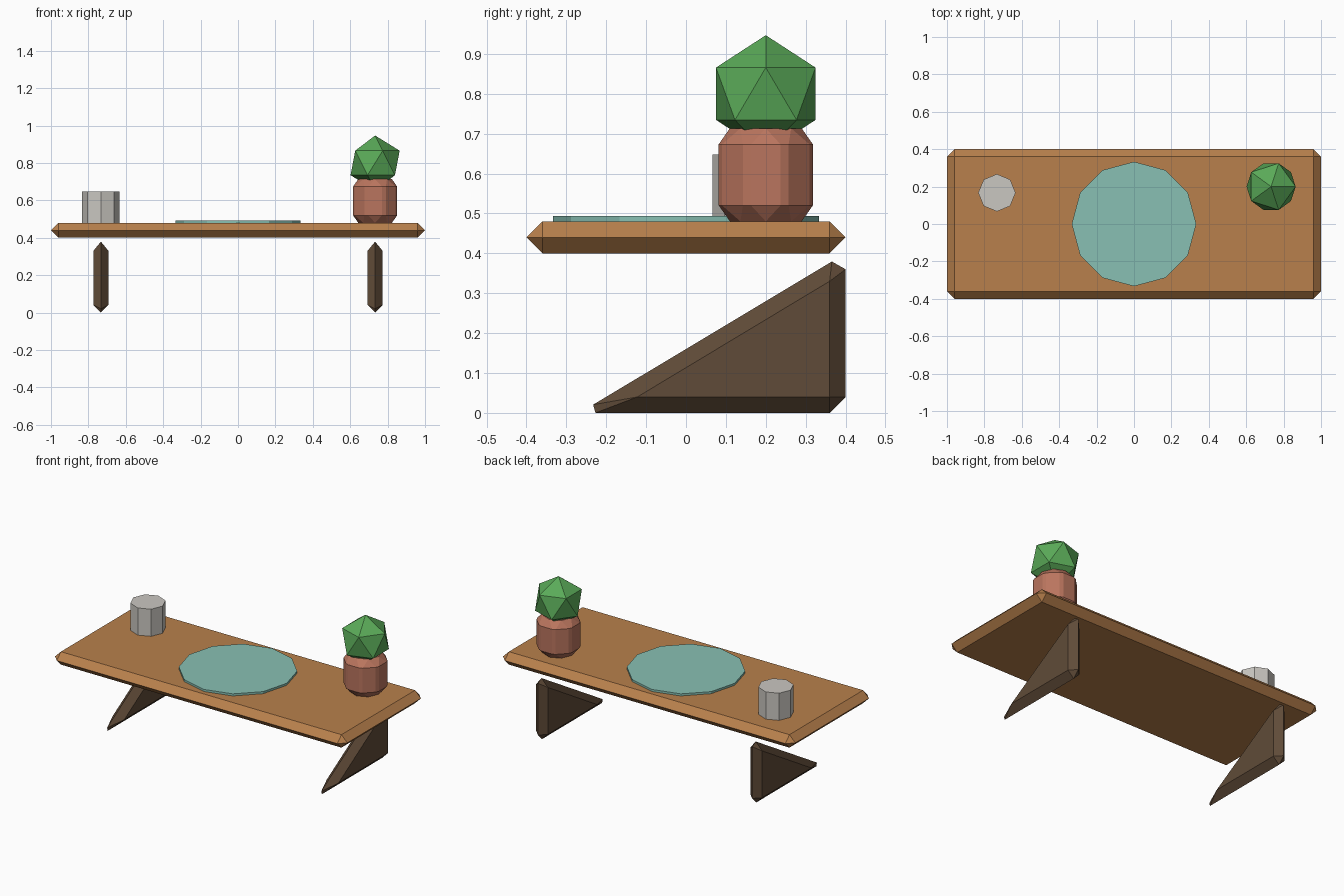
import bpy, bmesh, math
from mathutils import Matrix, Vector

if "Cube" in bpy.data.objects:
    bpy.data.objects.remove(bpy.data.objects["Cube"])


def material(name, r, g, b):
    lin = [((c / 255 + 0.055) / 1.055) ** 2.4 for c in (r, g, b)]
    m = bpy.data.materials.new(name)
    m.diffuse_color = (*lin, 1)
    m.use_nodes = True
    m.node_tree.nodes["Principled BSDF"].inputs["Base Color"].default_value = m.diffuse_color
    return m


WOOD = material("warm wood", 184, 128, 76)
DARK = material("dark wood", 96, 75, 56)
TEAL = material("pale teal", 136, 192, 179)
GREY = material("light grey", 202, 199, 193)
CLAY = material("terracotta", 186, 117, 94)
LEAF = material("leaf green", 90, 170, 88)


def finish(bm, name, mat, loc=(0, 0, 0)):
    bmesh.ops.recalc_face_normals(bm, faces=bm.faces)
    me = bpy.data.meshes.new(name)
    bm.to_mesh(me)
    bm.free()
    me.materials.append(mat)
    ob = bpy.data.objects.new(name, me)
    ob.location = loc
    bpy.context.collection.objects.link(ob)
    return ob


def hull(name, mat, points, loc):
    bm = bmesh.new()
    for p in points:
        bm.verts.new(p)
    bmesh.ops.convex_hull(bm, input=bm.verts[:])
    bmesh.ops.dissolve_limit(bm, angle_limit=0.01, verts=bm.verts[:], edges=bm.edges[:])
    return finish(bm, name, mat, loc)


def cylinder(name, mat, sides, r, z0, z1, x, y, bevel=0):
    h = z1 - z0
    bm = bmesh.new()
    bmesh.ops.create_cone(bm, cap_ends=True, segments=sides, radius1=r, radius2=r,
                          depth=h, matrix=Matrix.Translation((0, 0, h / 2)))
    if bevel:
        bmesh.ops.bevel(bm, geom=bm.edges[:], offset=bevel, segments=1,
                        affect='EDGES', clamp_overlap=True)
    return finish(bm, name, mat, (x, y, z0))


B = 0.04  # chamfer size

# Shelf board: fully chamfered so its edge comes to a ridge
signs = [(a, b) for a in (-1, 1) for b in (-1, 1)]
board = []
for sx, sy in signs:
    board += [(sx * (1 - B), sy * (0.4 - B), B), (sx * (1 - B), sy * (0.4 - B), -B),
              (sx, sy * (0.4 - B), 0), (sx * (1 - B), sy * 0.4, 0)]
hull("shelf_board", WOOD, board, (0, 0, 0.44))

# Brackets: chamfered right triangles under the board
tri = [Vector((0.4, 0)), Vector((0.4, 0.4)), Vector((-0.267, 0))]
ridge = []
for i, p in enumerate(tri):
    for q in (tri[i - 1], tri[(i + 1) % 3]):
        c = p + (q - p).normalized() * B
        ridge.append((0, c.x, c.y))
inner = [(0.36, 0.04), (0.36, 0.33), (-0.122, 0.04)]
sides = [(s * B, y, z) for s in (-1, 1) for y, z in inner]
for name, x in (("left_bracket", -0.733), ("right_bracket", 0.733)):
    hull(name, DARK, ridge + sides, (x, 0, 0))

# Plate, cup and plant pot standing on the shelf
cylinder("plate", TEAL, 12, 0.333, 0.475, 0.493, 0, 0)
cylinder("cup", GREY, 8, 0.1, 0.475, 0.648, -0.733, 0.167)
cylinder("plant_pot", CLAY, 8, 0.1333, 0.48, 0.7133, 0.733, 0.2, bevel=B)

# Plant: faceted ball of leaves
bm = bmesh.new()
bmesh.ops.create_icosphere(bm, subdivisions=1, radius=0.1467)
finish(bm, "plant", LEAF, (0.733, 0.2, 0.8))
